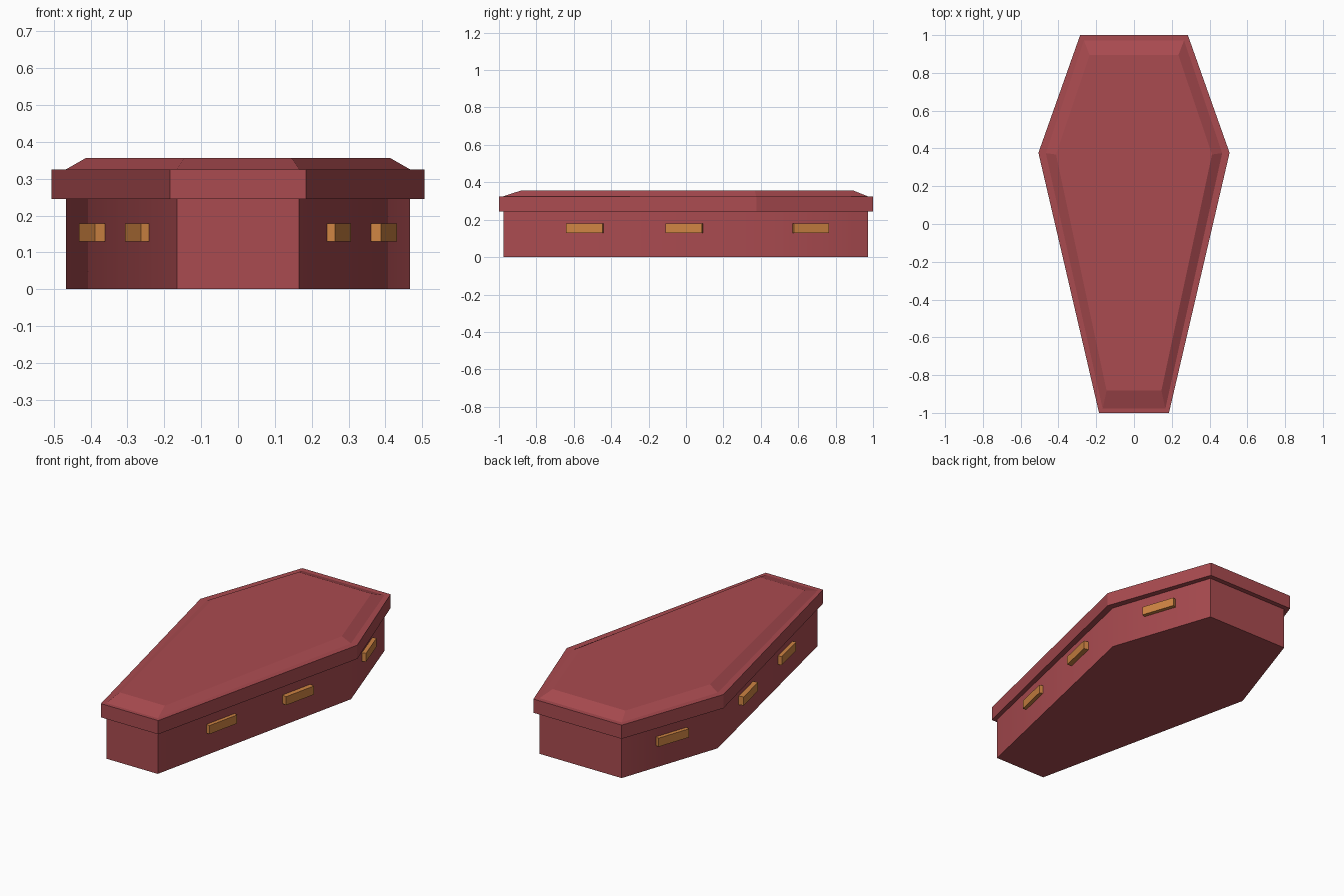
import bpy, bmesh, math
from mathutils import Matrix, Vector

if "Cube" in bpy.data.objects:
    bpy.data.objects.remove(bpy.data.objects["Cube"])


def material(name, color):
    m = bpy.data.materials.new(name)
    m.diffuse_color = (*color, 1)
    m.use_nodes = True
    m.node_tree.nodes["Principled BSDF"].inputs["Base Color"].default_value = m.diffuse_color
    return m


RED = material("dark red wood", (0.40, 0.07, 0.08))
BRASS = material("brass orange", (0.62, 0.23, 0.055))

# Half outlines (x, y): foot, shoulder, head
RIM = [(0.185, -1.0), (0.506, 0.377), (0.285, 1.0)]
BODY = [(0.166, -0.977), (0.467, 0.375), (0.265, 0.972)]
PANEL = [(0.145, -0.882), (0.413, 0.368), (0.235, 0.894)]


def finish(name, bm, mat):
    bmesh.ops.recalc_face_normals(bm, faces=bm.faces)
    me = bpy.data.meshes.new(name)
    bm.to_mesh(me)
    bm.free()
    me.materials.append(mat)
    ob = bpy.data.objects.new(name, me)
    bpy.context.collection.objects.link(ob)
    return ob


def loft(name, rings, mat):
    """Stack mirrored six-sided outlines (half outline, z) into a closed solid."""
    bm = bmesh.new()
    loops = []
    for half, z in rings:
        pts = half + [(-x, y) for x, y in reversed(half)]
        loops.append([bm.verts.new((x, y, z)) for x, y in pts])
    for a, b in zip(loops, loops[1:]):
        for i in range(6):
            j = (i + 1) % 6
            bm.faces.new((a[i], a[j], b[j], b[i]))
    bm.faces.new(loops[0][::-1])
    bm.faces.new(loops[-1])
    return finish(name, bm, mat)


# Box, softly shaded across the shoulder
body = loft("coffin_body", [(BODY, 0), (BODY, 0.245)], RED)
bpy.context.view_layer.objects.active = body
body.select_set(True)
bpy.ops.object.shade_smooth_by_angle(angle=math.radians(40))

# Overhanging lid with a ledge and a raised, sloped panel
loft("coffin_lid", [(RIM, 0.245), (RIM, 0.325), (BODY, 0.325), (PANEL, 0.356)], RED)

# Three handles per side: centre of the outer face, and the wall they follow
foot, shoulder, head = (Vector(p) for p in BODY)
HANDLES = [("foot", (0.285, -0.543), shoulder - foot),
           ("middle", (0.410, -0.013), shoulder - foot),
           ("head", (0.391, 0.671), head - shoulder)]
THICK = 0.035
for label, (x, y), wall in HANDLES:
    for side, sx in (("right", 1), ("left", -1)):
        angle = math.atan2(-wall.x, wall.y)
        bm = bmesh.new()
        bmesh.ops.create_cube(bm, size=1)
        bm.transform(Matrix.Translation((x, y, 0.154))
                     @ Matrix.Rotation(angle, 4, 'Z')
                     @ Matrix.Translation((-THICK / 2, 0, 0))
                     @ Matrix.Diagonal((THICK, 0.2, 0.05, 1)))
        for v in bm.verts:
            v.co.x *= sx
        finish(f"{label}_handle_{side}", bm, BRASS)
